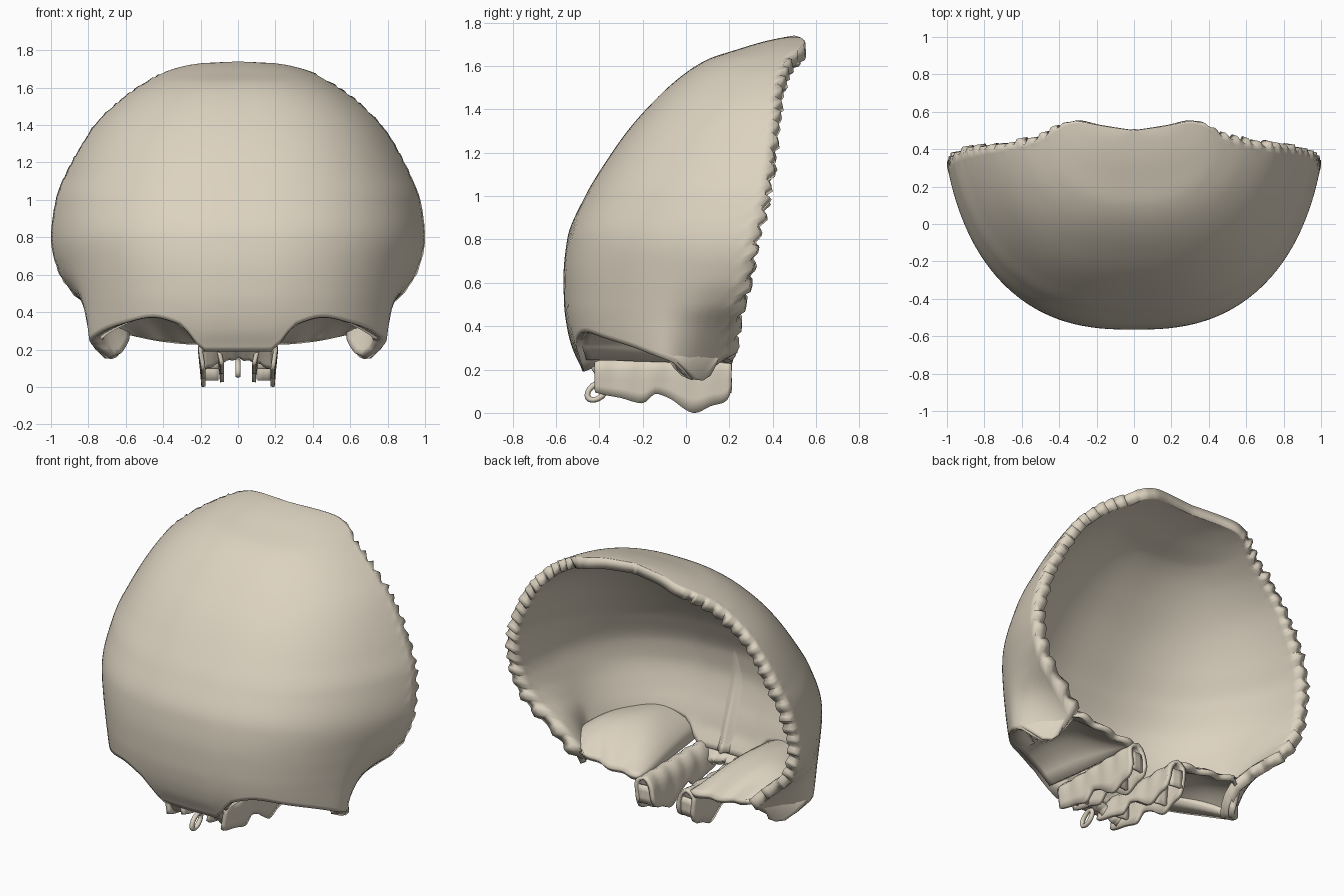
import bpy, bmesh, math, random
from mathutils import Vector

if "Cube" in bpy.data.objects:
    bpy.data.objects.remove(bpy.data.objects["Cube"])

random.seed(4)
bone = bpy.data.materials.new("bone")
bone.diffuse_color = (0.72, 0.65, 0.53, 1)
bone.use_nodes = True
bone.node_tree.nodes["Principled BSDF"].inputs["Base Color"].default_value = bone.diffuse_color


def curve(pts, x):
    """Monotone smooth interpolation through (x, value) pairs."""
    if x <= pts[0][0]:
        return pts[0][1]
    if x >= pts[-1][0]:
        return pts[-1][1]
    n = len(pts)
    d = [(pts[i + 1][1] - pts[i][1]) / (pts[i + 1][0] - pts[i][0]) for i in range(n - 1)]

    def tangent(i):
        if i == 0 or i == n - 1:
            return d[0] if i == 0 else d[-1]
        a, b = d[i - 1], d[i]
        return 0 if a * b <= 0 else 2 * a * b / (a + b)

    i = max(k for k in range(n - 1) if pts[k][0] <= x)
    h = pts[i + 1][0] - pts[i][0]
    t = (x - pts[i][0]) / h
    return ((2*t**3 - 3*t*t + 1) * pts[i][1] + (t**3 - 2*t*t + t) * h * tangent(i)
            + (3*t*t - 2*t**3) * pts[i + 1][1] + (t**3 - t*t) * h * tangent(i + 1))


def smooth(a, b, x):
    t = min(1, max(0, (x - a) / (b - a)))
    return t * t * (3 - 2 * t)


def finish(name, bm):
    me = bpy.data.meshes.new(name)
    bm.to_mesh(me)
    bm.free()
    me.materials.append(bone)
    for p in me.polygons:
        p.use_smooth = True
    ob = bpy.data.objects.new(name, me)
    bpy.context.collection.objects.link(ob)
    return ob


def sheet(name, f, nu, nv, thick, offset, mirror=False, weight=None):
    """Thick shell over the surface f(i/nu, j/nv)."""
    bm = bmesh.new()
    g = [[bm.verts.new(f(i / nu, j / nv)) for j in range(nv + 1)] for i in range(nu + 1)]
    for i in range(nu):
        for j in range(nv):
            bm.faces.new((g[i][j], g[i + 1][j], g[i + 1][j + 1], g[i][j + 1]))
    bmesh.ops.remove_doubles(bm, verts=bm.verts, dist=1e-4)
    ob = finish(name, bm)
    m = ob.modifiers.new("thickness", 'SOLIDIFY')
    m.thickness, m.offset = thick, offset
    if weight:
        vg = ob.vertex_groups.new(name="thickness")
        for v in ob.data.vertices:
            vg.add([v.index], weight(v.co), 'REPLACE')
        m.vertex_group = vg.name
    if mirror:
        ob.modifiers.new("mirror", 'MIRROR')
    return ob


# Horizontal sections of the vault: height, midline y, half width, rear edge y
LEVELS = [(0, -.42, .90, .22), (.2, -.48, .915, .22), (.3, -.525, .92, .23),
          (.4, -.55, .928, .24), (.5, -.562, .945, .26), (.62, -.565, .972, .29),
          (.8, -.548, 1.0, .32), (1.0, -.465, .975, .365), (1.15, -.375, .915, .39),
          (1.3, -.27, .835, .405), (1.42, -.165, .75, .415), (1.55, -.025, .61, .435),
          (1.63, .10, .49, .47), (1.68, .25, .40, .525), (1.71, .35, .31, .55),
          (1.73, .44, .20, .53), (1.74, .50, 0, .50)]
FRONT, WIDTH, REAR = ([(r[0], r[k]) for r in LEVELS] for k in (1, 2, 3))
# Lower rim: glabella, brow arch, cheek process, temple corner
RIM = [(0, .19), (.1, .19), (.13, .24), (.186, .33), (.314, .372), (.464, .342), (.6, .305),
       (.7, .265), (.78, .23), (.85, .15), (.92, .2), (1, .28)]
# Depth of the temple hollow by height
HOLLOW = [(.15, .38), (.25, .3), (.4, .16), (.5, .06), (.62, .01), (.7, 0)]
T, P = math.radians(72), 2 / 2.55


def vault_point(u, z):
    s, t = (-1 if u < 0 else 1), abs(u) * T
    x = curve(WIDTH, z) * (math.sin(t) / math.sin(T)) ** P
    k = (1 - math.cos(t) ** P) / (1 - math.cos(T) ** P)
    yf, yb = curve(FRONT, z), curve(REAR, z)
    y = yf + (yb - yf) * k
    x -= curve(HOLLOW, z) * smooth(-.14, .24, y)
    return Vector((s * x, y, z))


# Forehead vault with toothed rear suture
def vault(i, j):
    u = i * 2 - 1
    z = 1.74 - (1.74 - curve(RIM, abs(u))) * (1 - j) ** 1.6
    p = vault_point(u, z)
    if abs(u) > .999:
        fade = 1 - smooth(.8, .92, j)
        tooth = .02 if round(j * 96) % 4 < 2 else -.012
        p.y += tooth * random.uniform(.2, 1.2) * fade
        p.z += random.uniform(-.006, .006) * fade
    return p


def wall(co):
    return .55 + .45 * (1 - smooth(.35, .7, co.z)) * (1 - smooth(-.4, 0, co.y))


sheet("forehead_vault", vault, 64, 96, .12, -1, weight=wall)


# Orbital roofs, from the brow rim back to the rear edge
def roof(b, a):
    u = .135 + .765 * b
    front = vault_point(u, curve(RIM, u) + .004)
    front.x -= .025 * smooth(.2, .9, b)
    front.y += .03 * (1 - b)
    front.z -= .008 * (1 - b)
    back = Vector((.18 + .43 * b, .2 + .012 * math.sin(b * 17), .225 + .06 * b * b))
    p = front.lerp(back, a)
    p.z += .1 * math.sin(math.pi * a) * math.sin(math.pi * b) ** .7
    return p


sheet("orbital_roof", roof, 24, 20, .035, 1, mirror=True)

# Air cell troughs beside the central notch
KEEL = [(-.46, .11), (-.38, .085), (-.3, .07), (-.2, .045), (-.14, .09), (-.08, .07),
        (.04, .0), (.12, .035), (.18, .05), (.22, .13)]


def trough(i, j):
    y = -.42 + .63 * j
    zb = curve(KEEL, y)
    section = [(0, .185), (.3, .2), (.5, .15), (.7, .105), (1, .085)]
    height = [(0, zb), (.3, .21), (.5, .25), (.7, .2), (1, zb + .025)]
    wob = .007 * math.sin(j * 31) * (1 - abs(2 * i - 1))
    return Vector((curve(section, i) + wob, y, curve(height, i)))


sheet("air_cell_trough", trough, 12, 32, .022, 0, mirror=True)

# Partitions across the troughs
for n, y in enumerate((-.28, -.1, .06, .19)):
    def partition(i, j, y=y):
        zb = curve(KEEL, y) + .03
        return Vector((.105 + .08 * i, y + .01 * i, zb + (.2 - zb) * j))
    sheet("cell_partition_%d" % (n + 1), partition, 3, 3, .018, 0, mirror=True)


# Nasal root under the glabella
def nasal(i, j):
    x = (i * 2 - 1) * .18
    side = abs(x) / .18
    z = .235 - .12 * j + .035 * j * (1 - side) - .03 * j * side ** 3
    return Vector((x, -.465 + .09 * j + .3 * x * x, z + .005 * j * math.sin(i * 40)))


sheet("nasal_root", nasal, 24, 6, .06, 1)

# Small looped nasal spine
bm = bmesh.new()
ring = []
for i in range(20):
    a = math.tau * i / 20
    c = Vector((0, -.41 + .04 * math.cos(a) + .02 * math.sin(a), .1 + .04 * math.sin(a)))
    d = (c - Vector((0, -.41, .1))).normalized()
    ring.append([bm.verts.new(c + d * .014 * math.cos(b) + Vector((.014 * math.sin(b), 0, 0)))
                 for b in (math.tau * k / 6 for k in range(6))])
for i in range(20):
    for k in range(6):
        bm.faces.new((ring[i][k], ring[i][(k + 1) % 6],
                      ring[(i + 1) % 20][(k + 1) % 6], ring[(i + 1) % 20][k]))
bmesh.ops.recalc_face_normals(bm, faces=bm.faces)
finish("nasal_spine", bm)


# Inner midline crest
def crest(i, j):
    z = .24 + .75 * j
    x = (i * 2 - 1) * .07
    rise = .055 * (1 - j) * (1 - abs(i * 2 - 1)) ** 1.5
    depth = .12 * wall(Vector((0, -.5, z))) - .012
    return Vector((x, curve(FRONT, z) + depth + .01 * (1 - j) + rise, z))


sheet("inner_crest", crest, 10, 20, .02, 1)
